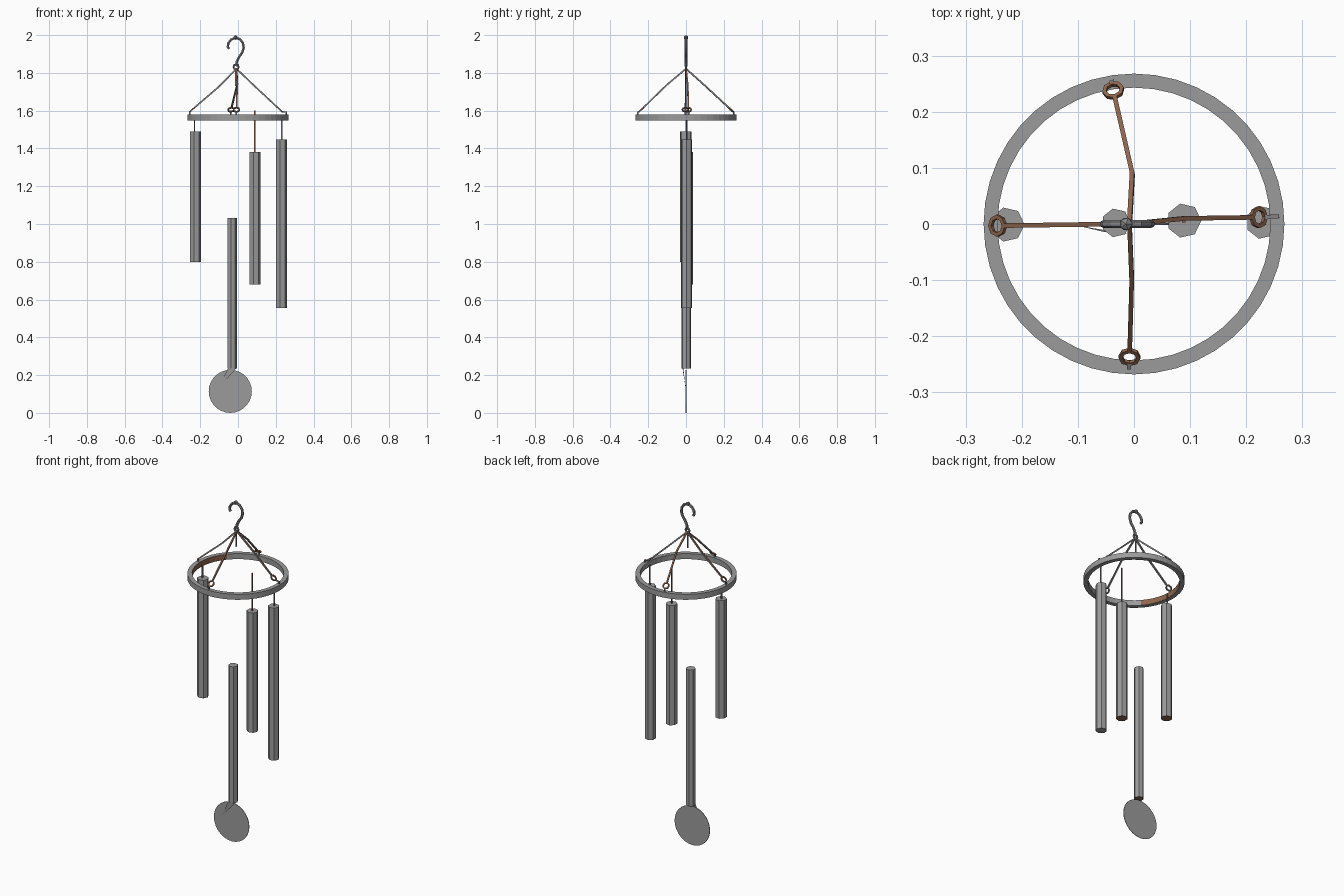
import bpy, bmesh, math
from mathutils import Vector, Matrix

if "Cube" in bpy.data.objects:
    bpy.data.objects.remove(bpy.data.objects["Cube"])


def material(name, rgb):
    m = bpy.data.materials.new(name)
    m.diffuse_color = (*rgb, 1)
    m.use_nodes = True
    m.node_tree.nodes["Principled BSDF"].inputs["Base Color"].default_value = m.diffuse_color
    return m


GREY = material("grey metal", (0.33, 0.33, 0.33))
DARK = material("dark metal", (0.24, 0.245, 0.24))
BROWN = material("rusty brown", (0.27, 0.13, 0.075))


def finish(name, bm, mats, rule=None):
    bm.normal_update()
    if rule:
        for f in bm.faces:
            f.material_index = rule(f)
    me = bpy.data.meshes.new(name)
    bm.to_mesh(me)
    bm.free()
    for m in mats:
        me.materials.append(m)
    ob = bpy.data.objects.new(name, me)
    bpy.context.collection.objects.link(ob)
    return ob


def sweep(name, pts, radius, sides, mats, rule=None, closed=False, axis=(0, 1, 0)):
    """Carry a small polygon along a path."""
    bm = bmesh.new()
    pts = [Vector(p) for p in pts]
    n, rings = len(pts), []
    for i, p in enumerate(pts):
        a = pts[i - 1] if (i or closed) else p
        b = pts[(i + 1) % n] if (closed or i < n - 1) else p
        t = (b - a).normalized()
        u = t.cross(Vector(axis)).normalized()
        v = t.cross(u)
        angs = [math.tau * (k + 0.5) / sides for k in range(sides)]
        rings.append([bm.verts.new(p + radius * (math.cos(q) * u + math.sin(q) * v)) for q in angs])
    for i in range(n if closed else n - 1):
        r, s = rings[i], rings[(i + 1) % n]
        for k in range(sides):
            j = (k + 1) % sides
            bm.faces.new((r[k], r[j], s[j], s[k]))
    if not closed:
        bm.faces.new(rings[0])
        bm.faces.new(rings[-1])
    bmesh.ops.recalc_face_normals(bm, faces=bm.faces)
    return finish(name, bm, mats, rule)


# Support ring, with a rusty patch on the inside left
bm = bmesh.new()
N = 44
profile = [(0.268, 1.547), (0.268, 1.579), (0.243, 1.579), (0.243, 1.547)]
loops = [[bm.verts.new((r * math.cos(math.tau * i / N), r * math.sin(math.tau * i / N), z))
          for r, z in profile] for i in range(N)]
for i in range(N):
    for k in range(4):
        a, b, j = loops[i], loops[(i + 1) % N], (k + 1) % 4
        bm.faces.new((a[k], b[k], b[j], a[j]))
bmesh.ops.recalc_face_normals(bm, faces=bm.faces)
finish("support_ring", bm, [GREY, BROWN],
       lambda f: int(f.normal.x > 0.8 and f.calc_center_median().x < 0))

# Hanging hook with a tip knob and a lower eye
hook = [(-0.010, 1.835), (-0.006, 1.86), (0.006, 1.885), (0.022, 1.907), (0.030, 1.932),
        (0.026, 1.958), (0.010, 1.979), (-0.014, 1.986), (-0.037, 1.976), (-0.051, 1.957),
        (-0.054, 1.938), (-0.047, 1.927)]
sweep("hook", [(x, 0, z) for x, z in hook], 0.0075, 6, [DARK])
sweep("hook_eye", [(-0.01 + 0.013 * math.cos(math.tau * i / 8), 0, 1.832 + 0.013 * math.sin(math.tau * i / 8))
                   for i in range(8)], 0.006, 5, [DARK], closed=True)
bm = bmesh.new()
bmesh.ops.create_icosphere(bm, subdivisions=1, radius=0.013,
                           matrix=Matrix.Translation((-0.014, 0, 1.987)))
finish("hook_knob", bm, [DARK])

# Four suspension cords, each with an eyelet and a peg on the ring
cords = {
    "left": ((-0.10, -0.001, 1.728), (-0.243, -0.003)),
    "right": ((0.09, 0.010, 1.728), (0.222, 0.012)),
    "front": ((-0.004, -0.10, 1.738), (-0.008, -0.237)),
    "back": ((-0.003, 0.09, 1.742), (-0.037, 0.238)),
}
for side, (mid, (ex, ey)) in cords.items():
    eye = Vector((ex, ey, 1.605))
    m = Vector(mid)
    d = (m - eye).normalized()
    tang = Vector((0, 0, 1)).cross(d).normalized()
    normal = d.cross(tang)
    sweep(side + "_cord", [(-0.008, 0, 1.822), m, eye + 0.016 * d], 0.0058, 4, [DARK, BROWN],
          lambda f: int(f.normal.z > 0.2), axis=tang)
    sweep(side + "_eyelet", [eye + 0.016 * (math.cos(math.tau * i / 8) * d + math.sin(math.tau * i / 8) * tang)
                             for i in range(8)], 0.005, 4, [DARK, BROWN],
          lambda f: int(f.normal.z > 0.2), closed=True, axis=normal)
    out = Vector((ex, ey, 0)).normalized() * 0.256
    sweep(side + "_peg", [(out.x, out.y, 1.57), (out.x, out.y, 1.592), eye - 0.014 * d],
          0.005, 4, [DARK], axis=tang)

# Chime tubes: name, x, y, bottom, top, radius, rusty underside
tubes = [
    ("left_chime", -0.226, -0.001, 0.80, 1.49, 0.031, 1),
    ("middle_chime", 0.089, 0.006, 0.68, 1.38, 0.031, 1),
    ("right_chime", 0.229, 0.003, 0.555, 1.447, 0.030, 0),
    ("clapper_tube", -0.032, 0.002, 0.235, 1.032, 0.026, 1),
]
for name, x, y, z0, z1, r, rust in tubes:
    sweep(name, [(x, y, z0), (x, y, z1)], r, 7, [GREY, BROWN],
          lambda f: int(rust and f.normal.z < -0.9))

# Strings that carry the chimes
for name, x, y, z0, z1, mat in [
    ("left_string", -0.23, 0, 1.48, 1.56, DARK),
    ("middle_string", 0.089, 0.006, 1.37, 1.60, BROWN),
    ("right_string", 0.232, 0.003, 1.44, 1.565, DARK),
    ("centre_string", -0.012, 0, 1.73, 1.825, DARK),
]:
    sweep(name, [(x, y, z0), (x, y, z1)], 0.0045, 4, [mat])

# Wind sail: thin disc with a folded flap up to the clapper tube
bm = bmesh.new()
bmesh.ops.create_cone(bm, cap_ends=True, segments=28, radius1=0.114, radius2=0.114, depth=0.003,
                      matrix=Matrix.Translation((-0.041, 0, 0.114)) @ Matrix.Rotation(math.pi / 2, 4, 'X'))
finish("wind_sail", bm, [GREY])
bm = bmesh.new()
bm.faces.new([bm.verts.new(p) for p in [(-0.054, -0.014, 0.234), (-0.105, -0.002, 0.13),
                                        (-0.010, -0.018, 0.234)]])
finish("sail_fold", bm, [GREY])
